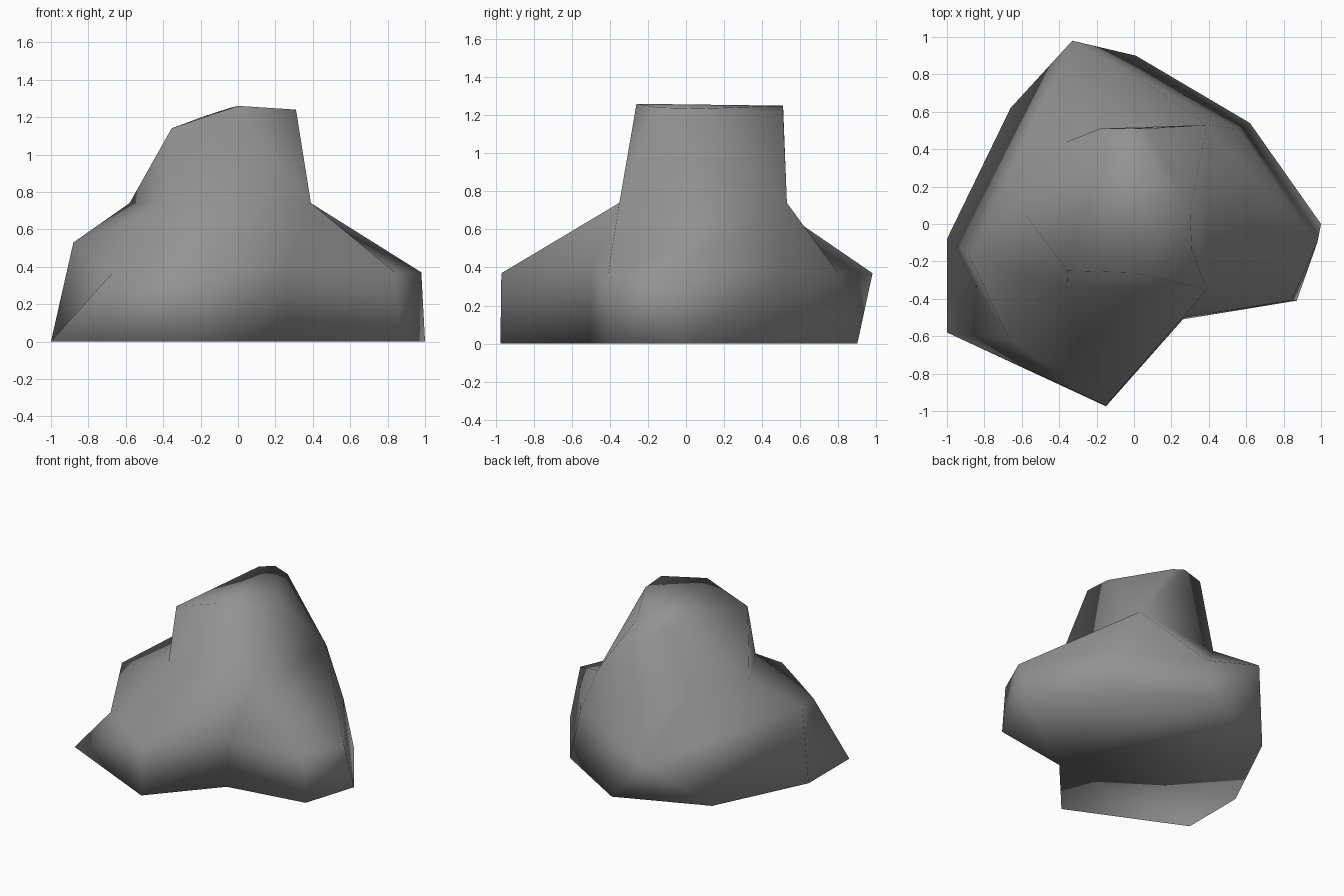
import bpy, bmesh

if "Cube" in bpy.data.objects:
    bpy.data.objects.remove(bpy.data.objects["Cube"])

# Outlines of the boulder at four levels, counter-clockwise from the front right corner
ground = [(-1, -.58, 0), (-.15, -.975, 0), (.26, -.51, 0), (.87, -.41, 0), (1, 0, 0),
          (.62, .54, 0), (.01, .9, 0), (-.66, .62, 0), (-1, -.08, 0)]
belly = [(-.67, -.61, .37), (-.15, -.97, .37), (.27, -.5, .37), (.84, -.41, .37), (.98, -.1, .37),
         (.55, .51, .38), (0, .8, .37), (-.33, .98, .37), (-.88, -.17, .53)]

# Shoulder and crown have fewer corners, so some are shared by neighbouring columns
front_r, front_l, back_l = (-.36, -.34, .74), (.39, -.35, .74), (.39, .53, .74)
back_r, side_r = (-.36, .44, .74), (-.58, .05, .74)
shoulder = [front_r, front_r, front_l, front_l, back_l, back_l, back_l, back_r, side_r]
crown_r, crown_l = (-.355, -.25, 1.14), (.31, -.14, 1.24)
crown = [crown_r, (0, -.26, 1.26), crown_l, crown_l, (.3, .07, 1.235),
         (.07, .51, 1.215), (-.04, .51, 1.25), (-.18, .51, 1.205), crown_r]

bm = bmesh.new()
corners = {}


def corner(point):
    if point not in corners:
        corners[point] = bm.verts.new(point)
    return corners[point]


def face(points):
    loop = list(dict.fromkeys(points))
    if len(loop) > 2:
        bm.faces.new([corner(p) for p in loop])


def wall(low, high, flipped=()):
    """Join two outlines with triangles; flipped columns use the other diagonal."""
    for i in range(len(low)):
        j = (i + 1) % len(low)
        if i in flipped:
            face([low[i], low[j], high[i]])
            face([low[j], high[j], high[i]])
        else:
            face([low[i], low[j], high[j]])
            face([low[i], high[j], high[i]])


# Walls between neighbouring levels
wall(ground, belly)
wall(belly, shoulder, flipped=(7,))
wall(shoulder, crown, flipped=(1, 7))

# Flat underside and sloping top
face(ground[::-1])
face(crown)
bmesh.ops.triangulate(bm, faces=[f for f in bm.faces if len(f.verts) > 3])
bmesh.ops.recalc_face_normals(bm, faces=bm.faces[:])
for f in bm.faces:
    f.smooth = True

mesh = bpy.data.meshes.new("boulder")
bm.to_mesh(mesh)
bm.free()
boulder = bpy.data.objects.new("boulder", mesh)
bpy.context.collection.objects.link(boulder)

# Plain grey stone
stone = bpy.data.materials.new("grey_stone")
stone.use_nodes = True
grey = (.29, .29, .29, 1)
stone.diffuse_color = grey
stone.node_tree.nodes["Principled BSDF"].inputs["Base Color"].default_value = grey
mesh.materials.append(stone)
